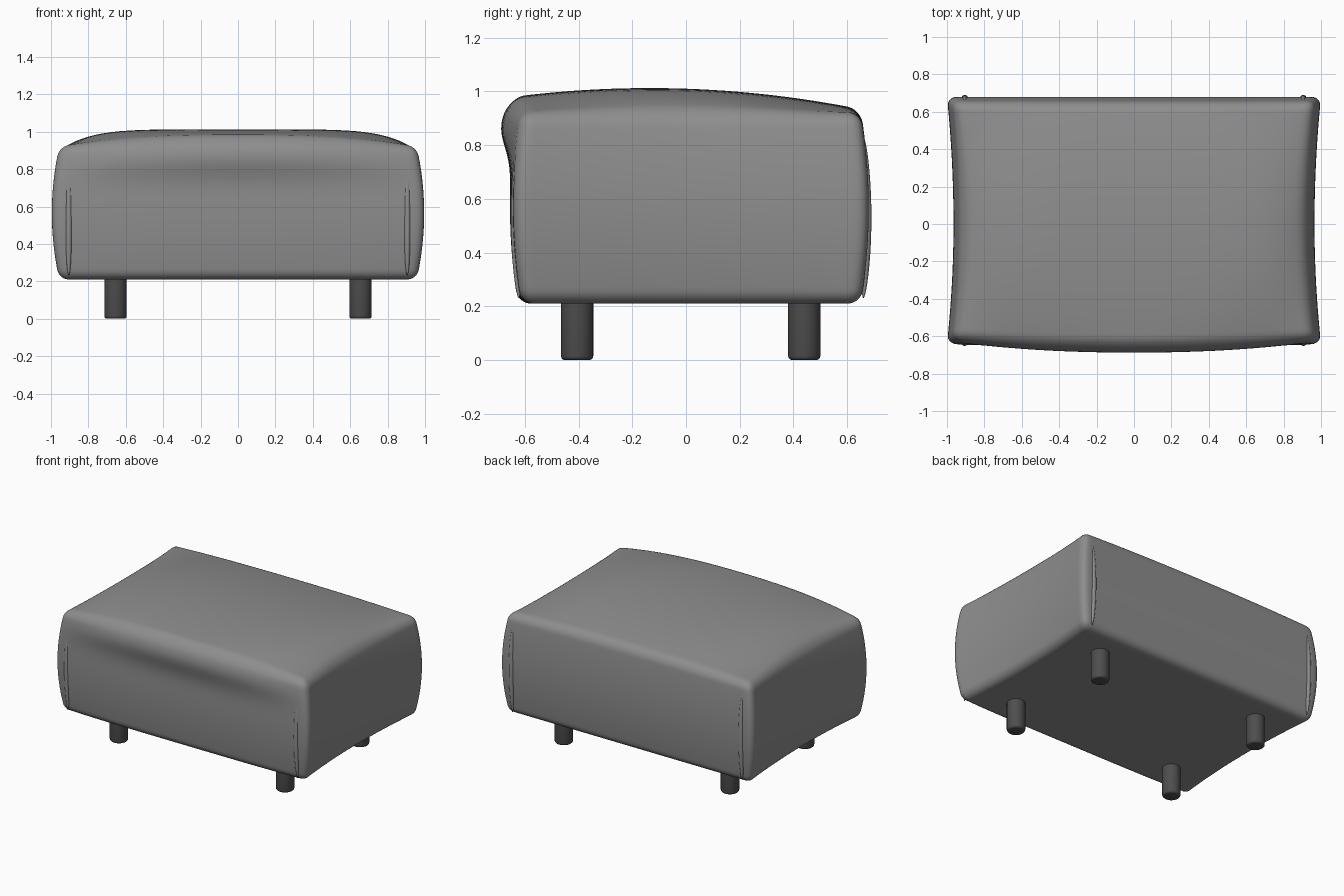
import bpy, bmesh, math
from mathutils import Vector

cube = bpy.data.objects.get("Cube")
if cube:
    bpy.data.objects.remove(cube, do_unlink=True)


def material(name, value):
    m = bpy.data.materials.new(name)
    m.use_nodes = True
    colour = (value, value, value, 1)
    m.diffuse_color = colour
    m.node_tree.nodes["Principled BSDF"].inputs["Base Color"].default_value = colour
    return m


fabric = material("grey upholstery", 0.27)
dark = material("dark leg finish", 0.075)


def add_object(name, bm, mat):
    mesh = bpy.data.meshes.new(name)
    bm.to_mesh(mesh)
    bm.free()
    mesh.materials.append(mat)
    ob = bpy.data.objects.new(name, mesh)
    bpy.context.collection.objects.link(ob)
    bpy.ops.object.select_all(action='DESELECT')
    ob.select_set(True)
    bpy.context.view_layer.objects.active = ob
    bpy.ops.object.shade_smooth_by_angle(angle=math.radians(40))
    return ob


HALF = Vector((1.0, 0.68, 0.355))
MID_Z = 0.565
RADIUS = 0.05


def round_box(p):
    """Rounded box, with grid lines gathered towards the edges."""
    p = Vector([math.sin(c * math.pi / 2) * h for c, h in zip(p, HALF)])
    inner = Vector([max(RADIUS - h, min(h - RADIUS, c)) for c, h in zip(p, HALF)])
    d = p - inner
    return inner + d.normalized() * RADIUS if d.length > 0 else p


def cushion(p):
    """Waisted sides, crowned top and a soft roll along the front."""
    s, t, h = p.x / HALF.x, p.y / HALF.y, p.z / HALF.z
    x = s * (0.965 + 0.035 * t * t - 0.04 * h * h)
    y = t * (0.68 - 0.03 * h * h)
    z = MID_Z + p.z
    if t < 0:
        y -= 0.025 * t
        roll = math.exp(-((z - 0.84) / 0.1) ** 2)
        y += 0.05 * t * roll * (1 - s * s)
        y -= 0.015 * t * s ** 4
    crown = 0.09 - 0.0345 * y - 0.127 * y * y
    power = 2 + 4 * (1 - t * t)
    z += crown * (1 - abs(s) ** power) * ((h + 1) / 2) ** 3
    return Vector((x, y, z))


# Upholstered body
bm = bmesh.new()
bmesh.ops.create_cube(bm, size=2)
bmesh.ops.subdivide_edges(bm, edges=bm.edges[:], cuts=41, use_grid_fill=True)
for v in bm.verts:
    v.co = cushion(round_box(v.co))
add_object("upholstered_body", bm, fabric)

# Slim vertical piping near each corner
for end, y in (("front", -0.634), ("back", 0.672)):
    for side, x in (("left", 0.905), ("right", -0.905)):
        bm = bmesh.new()
        bmesh.ops.create_uvsphere(bm, u_segments=16, v_segments=20, radius=1)
        for v in bm.verts:
            bow = 0.012 * v.co.z ** 2 * (1 if y < 0 else -1)
            v.co = Vector((x + v.co.x * 0.018, y + bow + v.co.y * 0.018, 0.53 + v.co.z * 0.3))
        add_object(f"{end}_{side}_piping", bm, fabric)

# Round legs with a softened foot
for end, y in (("front", -0.405), ("back", 0.44)):
    for side, x in (("left", 0.655), ("right", -0.655)):
        bm = bmesh.new()
        bmesh.ops.create_cone(bm, cap_ends=True, segments=32, radius1=0.06, radius2=0.06, depth=0.24)
        bmesh.ops.translate(bm, verts=bm.verts[:], vec=(x, y, 0.12))
        foot = [e for e in bm.edges if all(v.co.z < 0.01 for v in e.verts)]
        bmesh.ops.bevel(bm, geom=foot, offset=0.015, segments=3, profile=0.5, affect='EDGES')
        add_object(f"{end}_{side}_leg", bm, dark)
